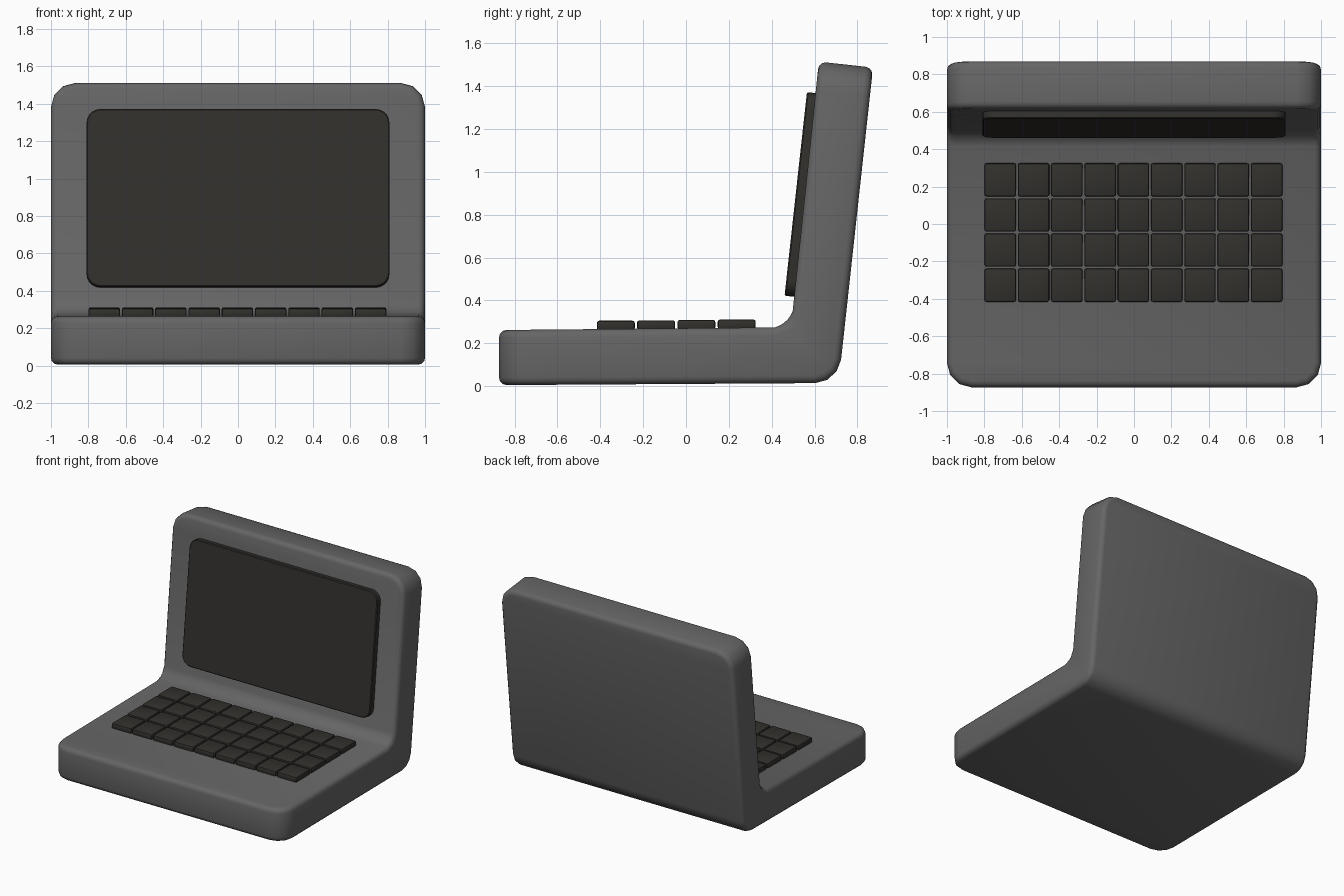
import bpy, bmesh, math
from mathutils import Matrix, Vector

if "Cube" in bpy.data.objects:
    bpy.data.objects.remove(bpy.data.objects["Cube"])


def material(name, rgb):
    m = bpy.data.materials.new(name)
    m.diffuse_color = (*rgb, 1)
    m.use_nodes = True
    m.node_tree.nodes["Principled BSDF"].inputs["Base Color"].default_value = m.diffuse_color
    return m


grey = material("casing_grey", (0.13, 0.13, 0.13))
dark = material("dark_plastic", (0.032, 0.030, 0.026))


def finish(bm, name, mat, bevel=0.0, segments=2):
    bmesh.ops.recalc_face_normals(bm, faces=bm.faces)
    me = bpy.data.meshes.new(name)
    bm.to_mesh(me)
    bm.free()
    ob = bpy.data.objects.new(name, me)
    bpy.context.collection.objects.link(ob)
    me.materials.append(mat)
    bpy.ops.object.select_all(action='DESELECT')
    ob.select_set(True)
    bpy.context.view_layer.objects.active = ob
    if bevel:
        mod = ob.modifiers.new("soft_edges", 'BEVEL')
        mod.width, mod.segments = bevel, segments
        mod.limit_method, mod.angle_limit = 'ANGLE', math.radians(40)
        bpy.ops.object.modifier_apply(modifier=mod.name)
    bpy.ops.object.shade_smooth_by_angle(angle=math.radians(40))
    return ob


def round_edges(bm, test, width, segments):
    edges = [e for e in bm.edges if test(e.verts[0].co, e.verts[1].co)]
    bmesh.ops.bevel(bm, geom=edges, offset=width, segments=segments,
                    profile=0.5, affect='EDGES')


# Casing: one L-shaped side profile (y, z) extruded across x
profile = [(-0.873, 0.005), (-0.873, 0.262), (0.49, 0.275), (0.62, 1.515),
           (0.873, 1.487), (0.712, 0.015)]
bm = bmesh.new()
face = bm.faces.new([bm.verts.new((-1, y, z)) for y, z in profile])
ext = bmesh.ops.extrude_face_region(bm, geom=[face])
bmesh.ops.translate(bm, vec=(2, 0, 0),
                    verts=[v for v in ext["geom"] if isinstance(v, bmesh.types.BMVert)])


def across(a, b):
    return abs(a.x - b.x) > 1.5


# Outer rear heel and inner hinge crease
round_edges(bm, lambda a, b: across(a, b) and a.y > 0.65 and a.z < 0.1, 0.11, 3)
round_edges(bm, lambda a, b: across(a, b) and 0.4 < a.y < 0.55 and 0.2 < a.z < 0.4, 0.075, 2)
# Front corners of the base and top corners of the lid
round_edges(bm, lambda a, b: not across(a, b) and
            (max(a.y, b.y) < -0.8 or min(a.z, b.z) > 1.45), 0.13, 3)
finish(bm, "casing", grey, 0.035, 3)

# Screen: rounded slab leaning with the lid
bm = bmesh.new()
bmesh.ops.create_cube(bm, size=1, matrix=Matrix.Diagonal((1.62, 0.08, 0.956, 1)))
round_edges(bm, lambda a, b: abs(a.y - b.y) > 0.05, 0.075, 5)
screen = finish(bm, "screen", dark, 0.006, 1)
screen.rotation_euler.x = -math.atan2(0.105, 0.955)
screen.location = (0, 0.552, 0.893)

# Keyboard: 9 x 4 grid of softened keys following the deck slope
bm = bmesh.new()
for row in range(4):
    for col in range(9):
        y = -0.3275 + row * 0.188
        pos = Vector((-0.715 + col * 0.178, y, 0.283 + (y + 0.33) * 0.01))
        bmesh.ops.create_cube(bm, size=1, matrix=Matrix.Translation(pos)
                              @ Matrix.Diagonal((0.168, 0.177, 0.045, 1)))
finish(bm, "keys", dark, 0.01, 2)
